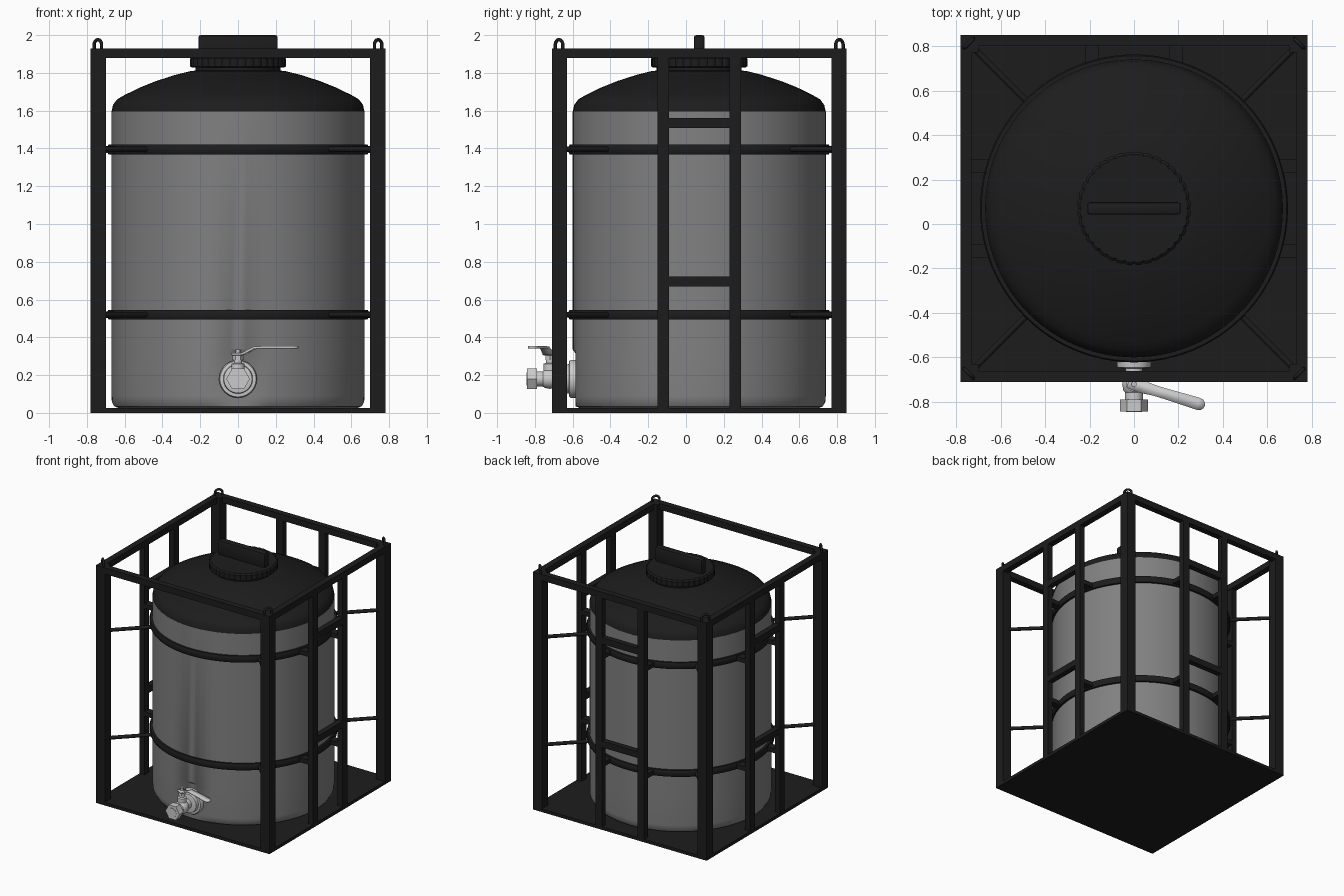
import bpy, bmesh, math
from mathutils import Vector, Matrix

if "Cube" in bpy.data.objects:
    bpy.data.objects.remove(bpy.data.objects["Cube"])

CY = 0.07  # centre of tank and frame in y


def material(name, r, g, b):
    m = bpy.data.materials.new(name)
    m.diffuse_color = (r, g, b, 1)
    m.use_nodes = True
    m.node_tree.nodes["Principled BSDF"].inputs["Base Color"].default_value = m.diffuse_color
    return m


BLACK = material("black_steel", 0.012, 0.012, 0.012)
PLASTIC = material("tank_plastic", 0.22, 0.22, 0.22)
METAL = material("valve_metal", 0.6, 0.6, 0.58)


def finish(name, bm, mat, smooth=True):
    bmesh.ops.recalc_face_normals(bm, faces=bm.faces)
    me = bpy.data.meshes.new(name)
    bm.to_mesh(me)
    bm.free()
    ob = bpy.data.objects.new(name, me)
    bpy.context.collection.objects.link(ob)
    me.materials.append(mat)
    if smooth:
        bpy.ops.object.select_all(action='DESELECT')
        ob.select_set(True)
        bpy.context.view_layer.objects.active = ob
        bpy.ops.object.shade_smooth_by_angle(angle=math.radians(35))
    return ob


def box(name, lo, hi, mat=BLACK, bevel=0.0):
    bm = bmesh.new()
    lo, hi = Vector(lo), Vector(hi)
    bmesh.ops.create_cube(bm, size=1, matrix=Matrix.Translation((lo + hi) / 2)
                          @ Matrix.Diagonal((*(hi - lo), 1)))
    if bevel:
        bmesh.ops.bevel(bm, geom=bm.edges[:], offset=bevel, segments=2, profile=0.5, affect='EDGES')
    return finish(name, bm, mat, bevel > 0)


def lathe(name, profile, mat, n=96, at=(0, CY, 0), forward=False, closed=False, tweak=None):
    """Revolve (radius, height) points about z, or about -y when forward."""
    bm = bmesh.new()
    rings = []
    for r, h in profile:
        ring = []
        for i in range(n):
            a = 2 * math.pi * i / n
            v = Vector((r * math.cos(a), r * math.sin(a), h))
            if tweak:
                v = tweak(v, i)
            if forward:
                v = Vector((v.x, -v.z, v.y))
            ring.append(bm.verts.new(v + Vector(at)))
        rings.append(ring)
    pairs = list(zip(rings, rings[1:]))
    if closed:
        pairs.append((rings[-1], rings[0]))
    for a, b in pairs:
        for i in range(n):
            j = (i + 1) % n
            bm.faces.new((a[i], a[j], b[j], b[i]))
    if not closed:
        bm.faces.new(rings[0])
        bm.faces.new(rings[-1])
    return finish(name, bm, mat)


def rod(name, p, q, r, mat=BLACK, n=16):
    p, q = Vector(p), Vector(q)
    bm = bmesh.new()
    rot = (q - p).to_track_quat('Z', 'Y').to_matrix().to_4x4()
    bmesh.ops.create_cone(bm, cap_ends=True, segments=n, radius1=r, radius2=r, depth=(q - p).length,
                          matrix=Matrix.Translation((p + q) / 2) @ rot)
    return finish(name, bm, mat)


# --- Tank: body with a small flat at the outlet, dome, lid ---
def outlet_flat(v, i):
    if v.z < 0.33:
        v.y = max(v.y, -0.655)
    return v


lathe("tank_body", [(0.63, 0.025), (0.655, 0.035), (0.668, 0.06), (0.67, 0.09), (0.67, 0.315),
                    (0.67, 0.335), (0.67, 1.595)], PLASTIC, tweak=outlet_flat)
lathe("tank_dome", [(0.67, 1.592), (0.662, 1.63), (0.64, 1.66), (0.60, 1.683), (0.52, 1.722),
                    (0.43, 1.758), (0.33, 1.79), (0.25, 1.81), (0.225, 1.812), (0.225, 1.835)], BLACK)
lathe("lid", [(0.245, 1.828), (0.255, 1.835), (0.255, 1.875), (0.243, 1.885)], BLACK, n=144,
      tweak=lambda v, i: Vector((v.x * 0.975, v.y * 0.975, v.z)) if i % 4 == 0 else v)
box("lid_grip", (-0.21, CY - 0.028, 1.875), (0.21, CY + 0.028, 2.0), BLACK, 0.012)

# --- Frame: base, posts, top rails ---
X0, Y0, Y1 = 0.78, CY - 0.78, CY + 0.78
box("base_plate", (-X0, Y0, 0), (X0, Y1, 0.025))
for sx in (-1, 1):
    for sy in (-1, 1):
        a = Vector((sx * 0.70, CY + sy * 0.70))
        b = Vector((sx * 0.78, CY + sy * 0.78))
        box("corner_post", (min(a.x, b.x), min(a.y, b.y), 0.01),
            (max(a.x, b.x), max(a.y, b.y), 1.93))
        # tie rods from the hoops to the posts
        for z in (0.52, 1.395):
            rod("tie_rod", (sx * 0.475, CY + sy * 0.475, z), (sx * 0.72, CY + sy * 0.72, z), 0.014)
        # lifting eye, facing the frame's diagonal
        eye = bpy.data.curves.new("lifting_eye", 'CURVE')
        eye.dimensions = '3D'
        eye.bevel_depth = 0.009
        eye.bevel_resolution = 3
        pts = [(-0.028, 1.92)] + [(-0.028 * math.cos(t * math.pi / 12),
                                  1.948 + 0.028 * math.sin(t * math.pi / 12)) for t in range(13)] + [(0.028, 1.92)]
        sp = eye.splines.new('POLY')
        sp.points.add(len(pts) - 1)
        for p, (u, z) in zip(sp.points, pts):
            p.co = (sx * 0.742 - sx * u * 0.707, CY + sy * 0.742 + sy * u * 0.707, z, 1)
        eye.materials.append(BLACK)
        bpy.context.collection.objects.link(bpy.data.objects.new("lifting_eye", eye))

# --- Sides as quarter turns: 0 right, 1 back, 2 left, 3 front ---
for k in range(4):
    turn = Matrix.Translation((0, CY, 0)) @ Matrix.Rotation(k * math.pi / 2, 4, 'Z')

    def side_box(name, lo, hi):
        ob = box(name, lo, hi)
        ob.data.transform(turn)

    side_box("top_rail", (0.73, -0.70, 1.88), (0.78, 0.70, 1.93))
    if k == 3:
        continue  # front stays open
    for s in (-1, 1):
        y = s * 0.19
        side_box("upright_bar", (0.735, y - 0.03, 0.01), (0.78, y + 0.03, 1.89))
        for z in (0.52, 1.395):
            side_box("hoop_bracket", (0.64, y - 0.03, z - 0.018), (0.74, y + 0.03, z + 0.018))
    for z in (0.695, 1.535):
        side_box("rung", (0.735, -0.165, z - 0.026), (0.78, 0.165, z + 0.026))

# --- Hoops round the tank ---
for z in (0.52, 1.395):
    lathe("hoop", [(0.66, z - 0.026), (0.686, z - 0.026), (0.692, z - 0.014), (0.692, z + 0.014),
                   (0.686, z + 0.026), (0.66, z + 0.026)], BLACK, closed=True)

# --- Outlet valve, pointing forward at z = 0.18 ---
VZ = 0.18
at = (0, 0, VZ)
lathe("outlet_flange", [(0.10, 0.57), (0.10, 0.61), (0.095, 0.618), (0.078, 0.62), (0.075, 0.645),
                        (0.05, 0.65)], METAL, 48, at, True)
lathe("valve_body", [(0.038, 0.64), (0.038, 0.685), (0.048, 0.695), (0.053, 0.72), (0.048, 0.748),
                     (0.040, 0.758), (0.040, 0.79)], METAL, 32, at, True)
lathe("end_nut", [(0.063, 0.788), (0.063, 0.842)], METAL, 6, at, True)
lathe("outlet_bore", [(0.035, 0.80), (0.035, 0.845)], METAL, 32, at, True)
lathe("packing_collar", [(0.034, 0.045), (0.034, 0.08), (0.022, 0.085), (0.022, 0.11)], METAL, 24, (0, -0.72, VZ))
lathe("stem_nut", [(0.028, 0.10), (0.028, 0.125)], METAL, 6, (0, -0.72, VZ))
rod("valve_stem", (0, -0.72, 0.28), (0, -0.72, 0.335), 0.012, METAL)

# lever: flat cranked strip with a rounded tip
bm = bmesh.new()
path = [(-0.028, 0.311, 0.024), (0.03, 0.311, 0.03), (0.095, 0.345, 0.024), (0.14, 0.347, 0.024),
        (0.30, 0.347, 0.028), (0.318, 0.347, 0.025), (0.329, 0.347, 0.014), (0.333, 0.347, 0.004)]
rows = [[bm.verts.new((u, s * w, z)) for s in (-1, 1)] for u, z, w in path]
for a, b in zip(rows, rows[1:]):
    bm.faces.new((a[0], b[0], b[1], a[1]))
bmesh.ops.transform(bm, verts=bm.verts, matrix=Matrix.Translation((0, -0.72, 0))
                    @ Matrix.Rotation(math.radians(-17), 4, 'Z'))
lever = finish("valve_lever", bm, METAL)
mod = lever.modifiers.new("thickness", 'SOLIDIFY')
mod.thickness = 0.012
mod.offset = 0
